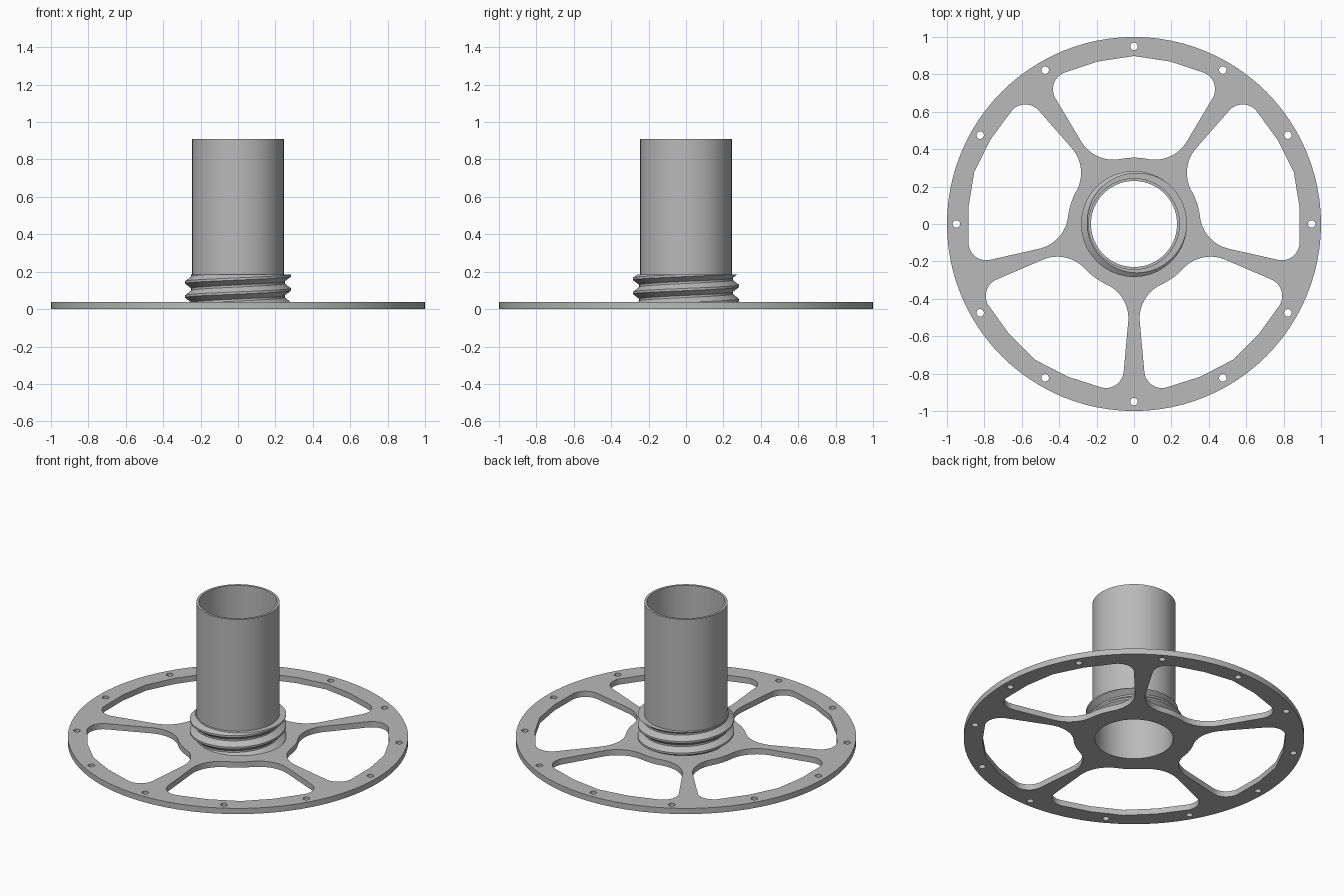
import bpy, bmesh, math
from math import sin, cos, pi, radians

cube = bpy.data.objects.get("Cube")
if cube:
    bpy.data.objects.remove(cube)

PLATE_TOP, THREAD_TOP, TUBE_TOP = 0.037, 0.185, 0.91
BORE, TUBE_R, ROOT, CREST = 0.23, 0.245, 0.25, 0.283

grey = bpy.data.materials.new("plain grey")
grey.use_nodes = True
grey.diffuse_color = (0.49, 0.49, 0.49, 1)
grey.node_tree.nodes["Principled BSDF"].inputs["Base Color"].default_value = grey.diffuse_color


def circle(r, n, cx=0, cy=0):
    return [(cx + r * cos(2 * pi * i / n), cy + r * sin(2 * pi * i / n)) for i in range(n)]


def arc(cx, cy, r, a0, a1, n):
    steps = [radians(a0 + (a1 - a0) * i / n) for i in range(n + 1)]
    return [(cx + r * cos(a), cy + r * sin(a)) for a in steps]


def polar(r, deg):
    return (r * cos(radians(deg)), r * sin(radians(deg)))


def turn(p, deg):
    a = radians(deg)
    return (p[0] * cos(a) - p[1] * sin(a), p[0] * sin(a) + p[1] * cos(a))


def finish(obj):
    bpy.ops.object.select_all(action='DESELECT')
    obj.select_set(True)
    bpy.context.view_layer.objects.active = obj
    bpy.ops.object.shade_smooth_by_angle(angle=radians(30))


def add_mesh(name, bm):
    bmesh.ops.recalc_face_normals(bm, faces=bm.faces)
    mesh = bpy.data.meshes.new(name)
    bm.to_mesh(mesh)
    bm.free()
    mesh.materials.append(grey)
    obj = bpy.data.objects.new(name, mesh)
    bpy.context.collection.objects.link(obj)
    finish(obj)
    return obj


# Half a window, measured from the spoke axis: hub, fillet, spoke edge, corner, rim
half = [polar(0.355, 30)]
half += arc(0.505, 0.23, 0.20, 204.5, 275, 14)
half += arc(0.782, 0.15, 0.095, -85, 22, 12)
half += [polar(0.89, 23.5)]
other = [turn((x, -y), 72) for x, y in reversed(half)]
window = half + [polar(0.898, 36)] + other + [polar(0.355, 36)]

# Spoked plate: filled outline with bore, five windows and twelve bolt holes
outlines = [circle(1.0, 96), circle(BORE, 96)]
outlines += [[turn(p, -90 + 72 * k) for p in window] for k in range(5)]
outlines += [circle(0.02, 20, *polar(0.95, 30 * k)) for k in range(12)]
curve = bpy.data.curves.new("spoked_plate", 'CURVE')
curve.dimensions = '2D'
curve.fill_mode = 'BOTH'
curve.extrude = PLATE_TOP / 2
for pts in outlines:
    spline = curve.splines.new('POLY')
    spline.points.add(len(pts) - 1)
    for sp, (x, y) in zip(spline.points, pts):
        sp.co = (x, y, 0, 1)
    spline.use_cyclic_u = True
outline = bpy.data.objects.new("plate_outline", curve)
bpy.context.collection.objects.link(outline)
bpy.context.view_layer.update()
flat = bpy.data.meshes.new_from_object(outline.evaluated_get(bpy.context.evaluated_depsgraph_get()))
bm = bmesh.new()
bm.from_mesh(flat)
bpy.data.objects.remove(outline)
bpy.data.meshes.remove(flat)
bmesh.ops.remove_doubles(bm, verts=bm.verts, dist=0.00005)
bmesh.ops.translate(bm, verts=bm.verts, vec=(0, 0, PLATE_TOP / 2))
for f in bm.faces:
    f.material_index = 0
add_mesh("spoked_plate", bm)

# Tube: closed wall section revolved around z
bm = bmesh.new()
section = [(BORE, PLATE_TOP), (TUBE_R, PLATE_TOP), (TUBE_R, TUBE_TOP), (BORE, TUBE_TOP)]
rings = [[bm.verts.new((x, y, z)) for x, y in circle(r, 96)] for r, z in section]
for k in range(4):
    a, b = rings[k], rings[(k + 1) % 4]
    for i in range(96):
        j = (i + 1) % 96
        bm.faces.new((a[i], a[j], b[j], b[i]))
add_mesh("tube", bm)

# Screw thread: helical ridges, trimmed flat at both ends
PITCH, N, TURNS = 0.075, 96, 5
profile = [(CREST, -0.006), (CREST, 0.006), (ROOT, 0.032), (ROOT, 0.043)]
bm = bmesh.new()
columns = []
for i in range(N + 1):
    a = 2 * pi * i / N
    lift = PITCH * i / N - 0.12
    columns.append([bm.verts.new((r * cos(a), r * sin(a), lift + PITCH * t + z))
                    for t in range(TURNS + 1) for r, z in profile])
for a, b in zip(columns, columns[1:]):
    for k in range(len(a) - 1):
        bm.faces.new((a[k], b[k], b[k + 1], a[k + 1]))
bmesh.ops.remove_doubles(bm, verts=bm.verts, dist=0.0001)
for z, up in ((PLATE_TOP, -1), (THREAD_TOP, 1)):
    bmesh.ops.bisect_plane(bm, geom=bm.verts[:] + bm.edges[:] + bm.faces[:], dist=0.00001,
                           plane_co=(0, 0, z), plane_no=(0, 0, up), clear_outer=True)

# Flat shoulder from the thread's top edge in to the tube
rim = [e for e in bm.edges if e.is_boundary
       and all(abs(v.co.z - THREAD_TOP) < 0.0005 for v in e.verts)]
new = bmesh.ops.extrude_edge_only(bm, edges=rim)["geom"]
for v in new:
    if isinstance(v, bmesh.types.BMVert):
        s = (TUBE_R - 0.003) / math.hypot(v.co.x, v.co.y)
        v.co.x *= s
        v.co.y *= s
add_mesh("screw_thread", bm)
